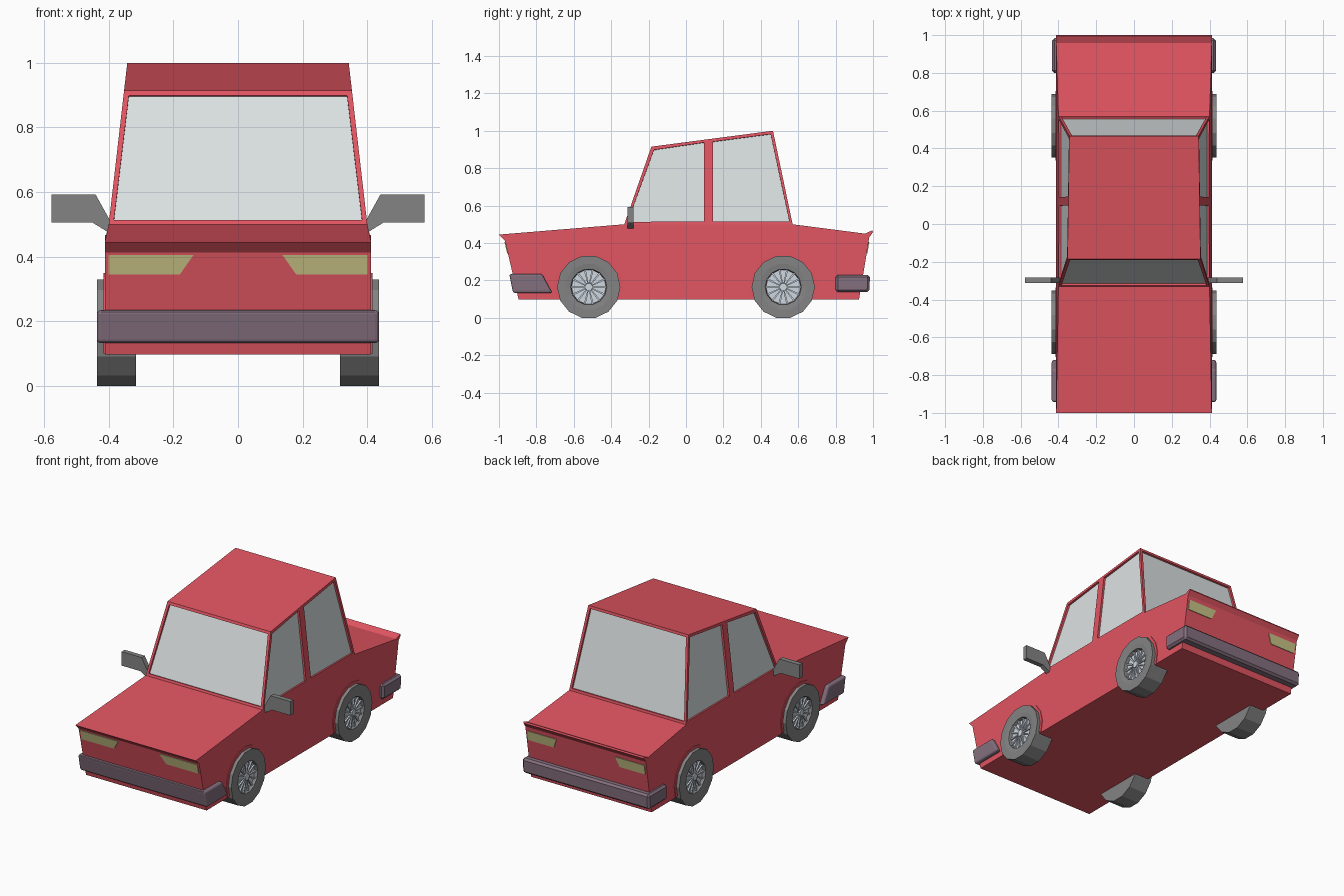
import bpy, bmesh
from math import sin, cos, pi, radians
from mathutils import Vector

if "Cube" in bpy.data.objects:
    bpy.data.objects.remove(bpy.data.objects["Cube"])


def material(name, rgb):
    m = bpy.data.materials.new(name)
    m.diffuse_color = (*rgb, 1)
    m.use_nodes = True
    m.node_tree.nodes["Principled BSDF"].inputs["Base Color"].default_value = m.diffuse_color
    return m


RED = material("red_paint", (0.75, 0.09, 0.12))
GLASS = material("window_grey", (0.72, 0.76, 0.76))
RUBBER = material("dark_grey", (0.23, 0.23, 0.23))
RIM = material("rim_grey", (0.62, 0.68, 0.75))
TRIM = material("bumper_grey", (0.23, 0.16, 0.21))
LAMP = material("lamp_yellow", (0.58, 0.55, 0.24))


def finish(name, bm, mats, mirror=False):
    bm.normal_update()
    me = bpy.data.meshes.new(name)
    bm.to_mesh(me)
    bm.free()
    ob = bpy.data.objects.new(name, me)
    bpy.context.collection.objects.link(ob)
    for m in mats:
        me.materials.append(m)
    if mirror:
        ob.modifiers.new("mirror", 'MIRROR')
    return ob


def prism(name, pts, vec, mat, mirror=False):
    bm = bmesh.new()
    face = bm.faces.new([bm.verts.new(p) for p in pts])
    ext = bmesh.ops.extrude_face_region(bm, geom=[face], use_keep_orig=True)
    moved = [v for v in ext["geom"] if isinstance(v, bmesh.types.BMVert)]
    bmesh.ops.translate(bm, verts=moved, vec=Vector(vec))
    bmesh.ops.recalc_face_normals(bm, faces=bm.faces)
    return finish(name, bm, [mat], mirror)


def side_prism(name, yz, half, mat):
    return prism(name, [(-half, y, z) for y, z in yz], (2 * half, 0, 0), mat)


def lathe(name, profile, yc, zc, n, mat):
    # revolve (x, radius) profile round an axle, flat facet at the bottom
    bm = bmesh.new()
    a = pi / n
    vs = [bm.verts.new((x, yc + r * sin(a), zc - r * cos(a))) for x, r in profile]
    es = [bm.edges.new(p) for p in zip(vs, vs[1:])]
    bmesh.ops.spin(bm, geom=vs + es, cent=(0, yc, zc), axis=(1, 0, 0),
                   angle=2 * pi, steps=n, use_merge=True)
    bmesh.ops.remove_doubles(bm, verts=bm.verts, dist=1e-4)
    bmesh.ops.recalc_face_normals(bm, faces=bm.faces)
    return finish(name, bm, [mat], True)


# lower body, narrowing slightly at the shoulder line
body = side_prism("body", [
    (-1, .445), (-.968, .413), (-.895, .098), (.925, .098), (.98, .43),
    (1, .458), (.995, .467), (.957, .45), (.57, .5), (-.33, .5)], .412, RED)
for v in body.data.vertices:
    if v.co.z > .49:
        v.co.x *= .40 / .412

# cabin with recessed windows
bm = bmesh.new()
low = [(-.33, .5), (.112, .5), (.128, .5), (.57, .5)]
high = [(-.185, .915), (.112, .9539), (.128, .956), (.465, 1.0)]


def row(points, s):
    return [bm.verts.new((s * (.4 - (z - .5) * .115), y, z)) for y, z in points]


lr, hr, ll, hl = row(low, 1), row(high, 1), row(low, -1), row(high, -1)
windows = []
for lo, hi in ((lr, hr), (ll, hl)):
    for i in range(3):
        f = bm.faces.new((lo[i], lo[i + 1], hi[i + 1], hi[i]))
        if i != 1:
            windows.append(f)
for i in (0, 3):
    windows.append(bm.faces.new((lr[i], hr[i], hl[i], ll[i])))
bm.faces.new(hr + hl[::-1])
bm.faces.new(lr + ll[::-1])
bmesh.ops.recalc_face_normals(bm, faces=bm.faces)
bmesh.ops.inset_individual(bm, faces=windows, thickness=.022, depth=0)
bmesh.ops.inset_individual(bm, faces=windows, thickness=0, depth=-.012)
for f in windows:
    f.material_index = 1
finish("cabin", bm, [RED, GLASS])

# bumpers wrapping round both ends
front = side_prism("front_bumper", [(-.945, .235), (-.77, .235),
                                    (-.715, .133), (-.925, .133)], .436, TRIM)
rear = side_prism("rear_bumper", [(.80, .137), (.80, .23),
                                  (.984, .23), (.98, .137)], .434, TRIM)
for ob, segs in ((front, 3), (rear, 1)):
    bev = ob.modifiers.new("bevel", 'BEVEL')
    bev.width, bev.segments = .012, segs

# head and tail lamps lying on the sloping end panels
for name, inner_top, inner_low, y0, slope, out in (
        ("headlamp", .138, .18, -.895, -.232, -.004),
        ("tail_lamp", .20, .225, .925, .166, .004)):
    shape = [(.40, .405), (inner_top, .405), (inner_low, .345), (.40, .345)]
    pts = [(x, y0 + slope * (z - .098) + out, z) for x, z in shape]
    prism(name, pts, (0, -4 * out, 0), LAMP, True)

# door mirrors
prism("door_mirror", [(x, -.312, z) for x, z in (
    (.385, .50), (.40, .52), (.44, .592), (.577, .592),
    (.577, .506), (.45, .506), (.405, .478), (.385, .478))],
    (0, .03, 0), RUBBER, True)

# wheels and arches
for end, yc in (("front", -.52), ("rear", .52)):
    zc = .165
    R = zc / cos(pi / 14)
    lathe(end + "_tyre", [(.315, 0), (.315, R), (.436, R), (.436, .125),
                          (.432, .097), (.412, .092)], yc, zc, 14, RUBBER)
    lathe(end + "_rim", [(.411, .098), (.413, .094), (.413, 0)], yc, zc, 14, RIM)
    lathe(end + "_hub", [(.41, .022), (.428, .02), (.428, 0)], yc, zc, 14, RIM)
    # thin radial spokes
    bm = bmesh.new()
    for k in range(14):
        a = 2 * pi * k / 14
        u, w = Vector((0, cos(a), sin(a))), Vector((0, -sin(a), cos(a)))
        c = Vector((.412, yc, zc))
        f = bm.faces.new([bm.verts.new(c + u * r + w * t) for r, t in (
            (.018, -.003), (.094, -.005), (.094, .005), (.018, .003))])
        ext = bmesh.ops.extrude_face_region(bm, geom=[f], use_keep_orig=True)
        bmesh.ops.translate(bm, vec=(.01, 0, 0), verts=[
            v for v in ext["geom"] if isinstance(v, bmesh.types.BMVert)])
    bmesh.ops.recalc_face_normals(bm, faces=bm.faces)
    finish(end + "_spokes", bm, [RIM], True)
    # slim raised arch lip
    angles = [radians(-20 + 220 * i / 10) for i in range(11)]
    ring = [(.185, a) for a in angles] + [(.158, a) for a in reversed(angles)]
    prism(end + "_wheel_arch", [(.40, yc + r * cos(a), zc + r * sin(a))
                                for r, a in ring], (.016, 0, 0), RED, True)
